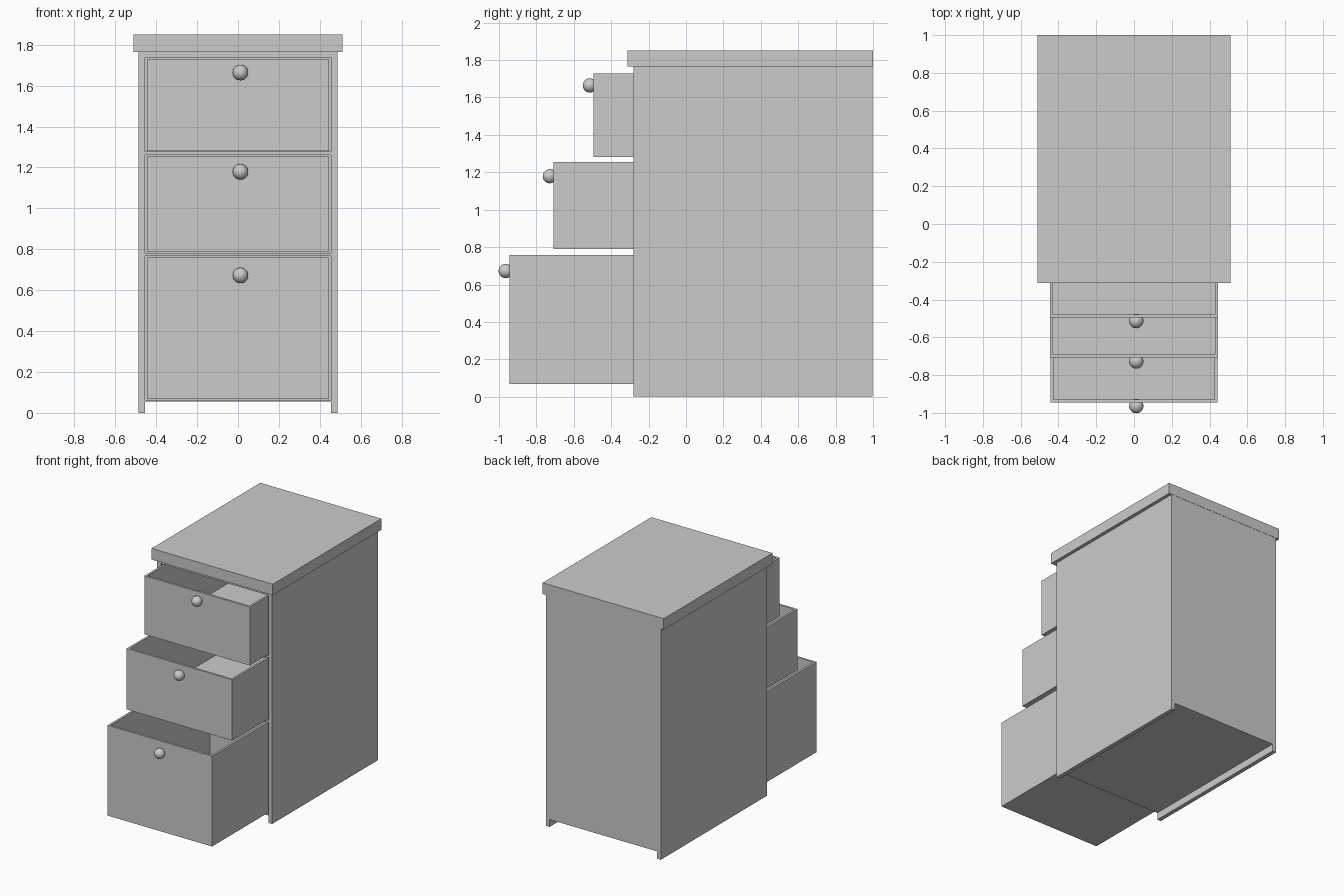
import bpy, bmesh

if "Cube" in bpy.data.objects:
    bpy.data.objects.remove(bpy.data.objects["Cube"])


def box(name, x, y, z):
    """Axis-aligned box from (min, max) pairs."""
    bm = bmesh.new()
    bmesh.ops.create_cube(bm, size=1)
    for v in bm.verts:
        v.co = [r[0] if c < 0 else r[1] for c, r in zip(v.co, (x, y, z))]
    me = bpy.data.meshes.new(name)
    bm.to_mesh(me)
    bm.free()
    ob = bpy.data.objects.new(name, me)
    bpy.context.collection.objects.link(ob)
    return ob


def drawer(name, half, front, z0, z1, knob_z):
    """Open-topped box with a round knob on its front."""
    depth, t = 1.23, 0.016
    ob = box(name, (-half, half), (front, front + depth), (z0, z1))
    bm = bmesh.new()
    bm.from_mesh(ob.data)
    bm.normal_update()
    top = max(bm.faces, key=lambda f: f.calc_center_median().z)
    # Inset the rim, then sink the inner face to make the cavity
    bmesh.ops.inset_region(bm, faces=[top], thickness=t, use_even_offset=True)
    inner = bmesh.ops.extrude_face_region(bm, geom=[top])
    for v in inner["geom"]:
        if isinstance(v, bmesh.types.BMVert):
            v.co.z = z0 + t
    if top.is_valid:
        bmesh.ops.delete(bm, geom=[top], context="FACES_ONLY")
    bmesh.ops.recalc_face_normals(bm, faces=bm.faces)
    bm.to_mesh(ob.data)
    bm.free()
    # Knob
    bpy.ops.mesh.primitive_uv_sphere_add(segments=32, ring_count=16, radius=0.038,
                                         location=(0.012, front - 0.02, knob_z))
    bpy.context.object.name = name + "_knob"
    bpy.ops.object.shade_smooth()


# Cabinet shell
W, T = 0.486, 0.032
FRONT, BACK = -0.282, 0.998
IN = W - T
for side, s in (("left", -1), ("right", 1)):
    box(side + "_side_panel", sorted((s * IN, s * W)), (FRONT, BACK), (0, 1.767))
box("back_panel", (-IN, IN), (BACK - 0.02, BACK), (0.056, 1.767))

# Horizontal boards: base, two dividers and the rail board under the top
for name, z0, z1 in (("base_board", 0.056, 0.063),
                     ("lower_divider", 0.767, 0.782),
                     ("upper_divider", 1.262, 1.277),
                     ("upper_board", 1.738, 1.767)):
    box(name, (-IN, IN), (FRONT, BACK - 0.02), (z0, z1))

# Overhanging top
box("cabinet_top", (-0.512, 0.512), (-0.312, 1.0), (1.765, 1.85))

# Drawers, pulled out by different amounts
drawer("bottom_drawer", 0.442, -0.944, 0.069, 0.759, 0.672)
drawer("middle_drawer", 0.446, -0.708, 0.789, 1.254, 1.179)
drawer("top_drawer", 0.446, -0.494, 1.281, 1.728, 1.664)
